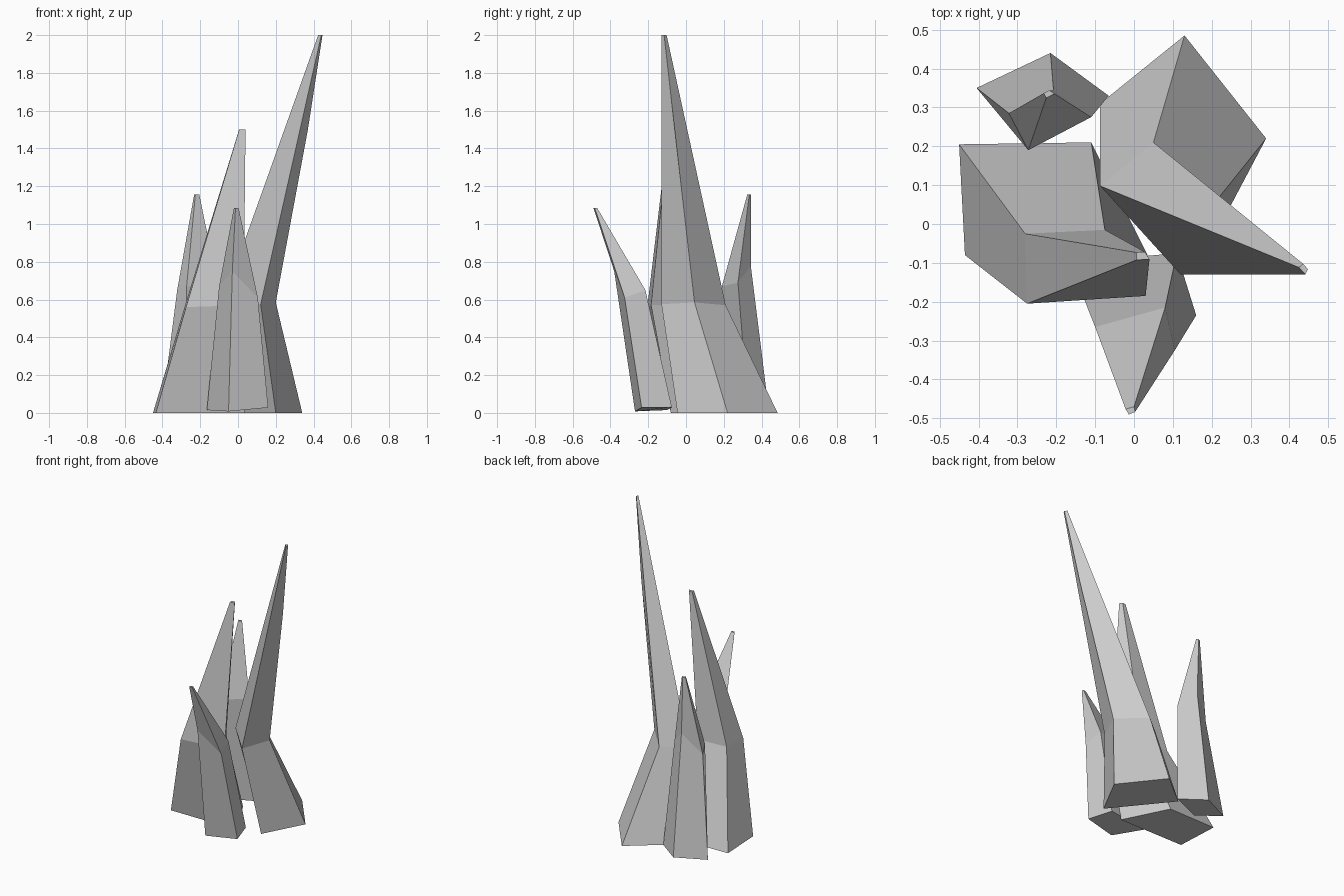
import bpy
import bmesh
from mathutils import Vector

if "Cube" in bpy.data.objects:
    bpy.data.objects.remove(bpy.data.objects["Cube"])


def crystal(name, base, shoulder, tip, taper, kink=None):
    """Four-sided shard: base ring, bent shoulder ring, tiny flat tip.
    Rings run clockwise seen from above. kink = (corner, point) bends one upper ridge."""
    bm = bmesh.new()
    base = [Vector(p).to_3d() for p in base]
    shoulder = [Vector(p) for p in shoulder]
    centre = sum(shoulder, Vector()) / 4
    top = []
    for p in shoulder:
        offset = (p - centre) * taper
        top.append(Vector(tip) + Vector((offset.x, offset.y, 0)))
    rings = [[bm.verts.new(p) for p in ring] for ring in (base, shoulder, top)]
    for low, high in zip(rings, rings[1:]):
        for i in range(4):
            j = (i + 1) % 4
            bm.faces.new((low[j], low[i], high[i], high[j]))
    bm.faces.new(rings[0])
    bm.faces.new(rings[2][::-1])
    if kink:
        i, point = kink
        edge = bm.edges.get((rings[1][i], rings[2][i]))
        _, v = bmesh.utils.edge_split(edge, rings[1][i], 0.5)
        v.co = point
    bmesh.ops.recalc_face_normals(bm, faces=bm.faces)
    mesh = bpy.data.meshes.new(name)
    bm.to_mesh(mesh)
    bm.free()
    obj = bpy.data.objects.new(name, mesh)
    bpy.context.collection.objects.link(obj)
    return obj


# Tallest shard, leaning right
crystal("tall_crystal",
        [(0.13, 0.485), (0.34, 0.22), (0.20, -0.045), (-0.087, 0.31)],
        [(0.05, 0.21, 0.57), (0.20, 0.045, 0.585), (0.12, -0.13, 0.575), (-0.087, 0.098, 0.57)],
        (0.437, -0.115, 2.0), 0.08, kink=(1, (0.37, -0.06, 1.5)))

# Broad shard on the left
crystal("broad_crystal",
        [(-0.45, 0.205), (-0.11, 0.21), (0.035, -0.08), (-0.435, -0.08)],
        [(-0.28, -0.025, 0.57), (-0.075, -0.015, 0.57), (0.03, -0.185, 0.57), (-0.275, -0.205, 0.56)],
        (0.02, -0.082, 1.5), 0.11)

# Slim shard at the back left
crystal("back_crystal",
        [(-0.215, 0.44), (-0.065, 0.33), (-0.27, 0.24), (-0.405, 0.35)],
        [(-0.207, 0.343, 0.78), (-0.11, 0.275, 0.69), (-0.272, 0.19, 0.67), (-0.322, 0.285, 0.65)],
        (-0.22, 0.335, 1.155), 0.13)

# Small shard leaning forward, base slightly tilted
crystal("front_crystal",
        [(0.11, -0.075, 0.03), (0.16, -0.235, 0.028), (-0.05, -0.27, 0.008), (-0.165, -0.10, 0.015)],
        [(0.08, -0.215, 0.65), (0.105, -0.325, 0.61), (-0.03, -0.38, 0.75), (-0.10, -0.265, 0.67)],
        (-0.008, -0.48, 1.085), 0.12)
